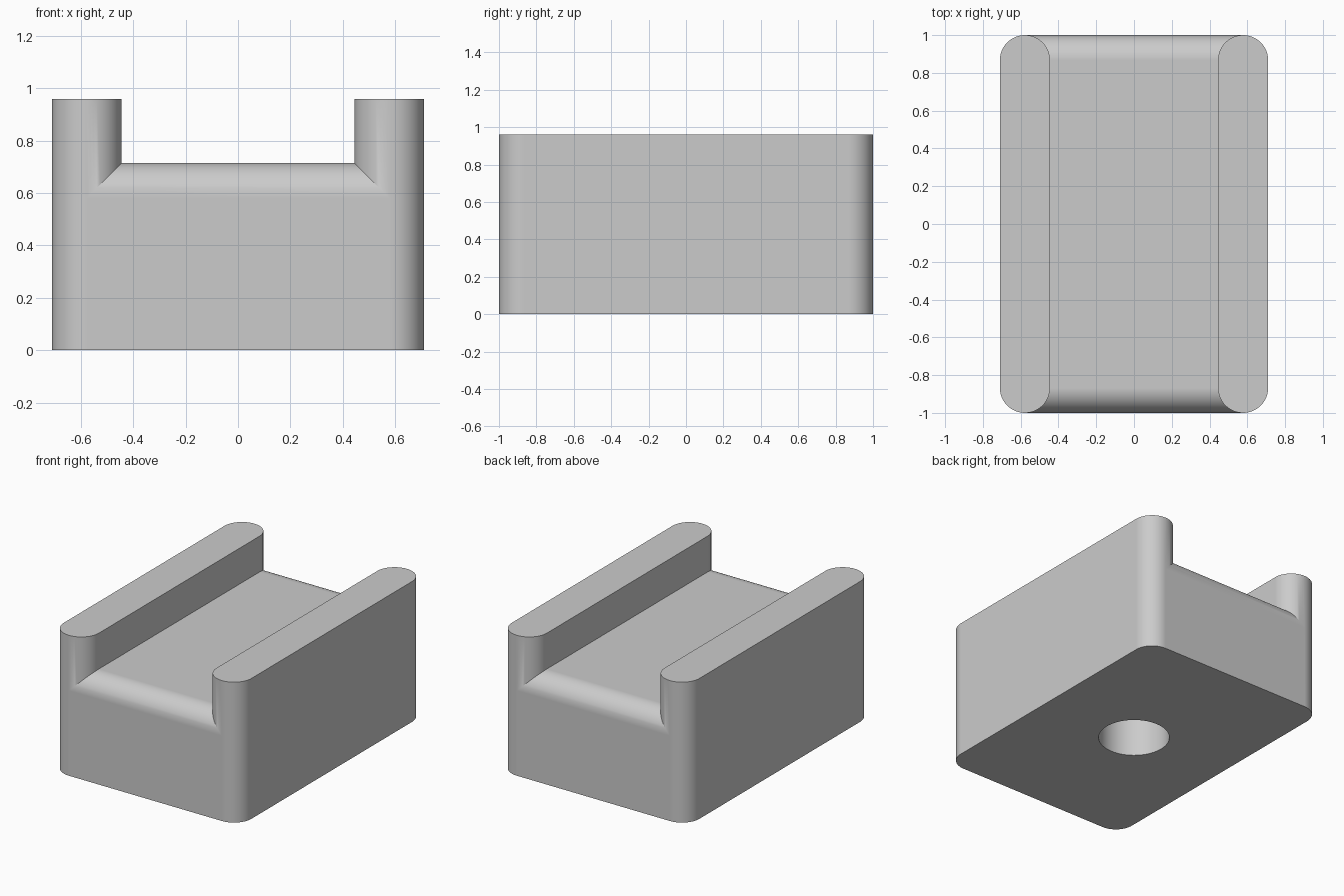
import bpy
import bmesh
from math import pi, cos, sin, radians
from mathutils import Vector

default = bpy.data.objects.get("Cube")
if default:
    bpy.data.objects.remove(default)

HALF_X, HALF_Y, HEIGHT = 0.71, 1.0, 0.96
R = 0.1325                    # rail end and floor edge radius
RAIL_X = HALF_X - R           # rail centre line
FLOOR = 0.715                 # channel floor height
HOLE_R, HOLE_DEPTH = 0.225, 0.45
STEPS = 32                    # segments per half circle

grey = bpy.data.materials.new("light_grey")
grey.use_nodes = True
colour = (0.6, 0.6, 0.6, 1)
grey.diffuse_color = colour
grey.node_tree.nodes["Principled BSDF"].inputs["Base Color"].default_value = colour


def arc(cx, cy, r, start, end, steps):
    angles = [start + (end - start) * i / steps for i in range(steps + 1)]
    return [(cx + r * cos(a), cy + r * sin(a)) for a in angles]


def prism(name, outline, to_3d, sweep):
    """Extrude a closed 2D outline, placed by to_3d, along sweep."""
    bm = bmesh.new()
    face = bm.faces.new([bm.verts.new(to_3d(u, v)) for u, v in outline])
    grown = bmesh.ops.extrude_face_region(bm, geom=[face])["geom"]
    bmesh.ops.translate(bm, vec=Vector(sweep),
                        verts=[g for g in grown if isinstance(g, bmesh.types.BMVert)])
    bmesh.ops.recalc_face_normals(bm, faces=bm.faces[:])
    mesh = bpy.data.meshes.new(name)
    bm.to_mesh(mesh)
    bm.free()
    mesh.materials.append(grey)
    obj = bpy.data.objects.new(name, mesh)
    bpy.context.collection.objects.link(obj)
    return obj


def combine(target, other, operation):
    mod = target.modifiers.new(operation.lower(), "BOOLEAN")
    mod.operation, mod.solver, mod.object = operation, "EXACT", other
    bpy.context.view_layer.objects.active = target
    bpy.ops.object.modifier_apply(modifier=mod.name)
    bpy.data.objects.remove(other)


# Middle block with rolled front and back top edges
end = HALF_Y - R
profile = ([(-HALF_Y, 0), (HALF_Y, 0)]
           + arc(end, FLOOR - R, R, 0, pi / 2, STEPS // 2)
           + arc(-end, FLOOR - R, R, pi / 2, pi, STEPS // 2))
body = prism("channel_block", profile, lambda y, z: (-RAIL_X, y, z), (2 * RAIL_X, 0, 0))

# Full-height side rails with round ends
for side, name in ((1, "left_rail"), (-1, "right_rail")):
    x = side * RAIL_X
    stadium = arc(x, end, R, 0, pi, STEPS) + arc(x, -end, R, pi, 2 * pi, STEPS)
    rail = prism(name, stadium, lambda u, v: (u, v, 0), (0, 0, HEIGHT))
    combine(body, rail, "UNION")

# Blind round socket in the underside
circle = arc(0, 0, HOLE_R, 0, 2 * pi, 2 * STEPS)[:-1]
cutter = prism("socket_cutter", circle, lambda u, v: (u, v, -0.1), (0, 0, HOLE_DEPTH + 0.1))
cutter.hide_render = True
combine(body, cutter, "DIFFERENCE")

# Smooth curves, crisp edges, flat large faces
bpy.ops.object.select_all(action="DESELECT")
body.select_set(True)
bpy.context.view_layer.objects.active = body
bpy.ops.object.shade_smooth_by_angle(angle=radians(25))
weighted = body.modifiers.new("flat_faces", "WEIGHTED_NORMAL")
weighted.keep_sharp = True
